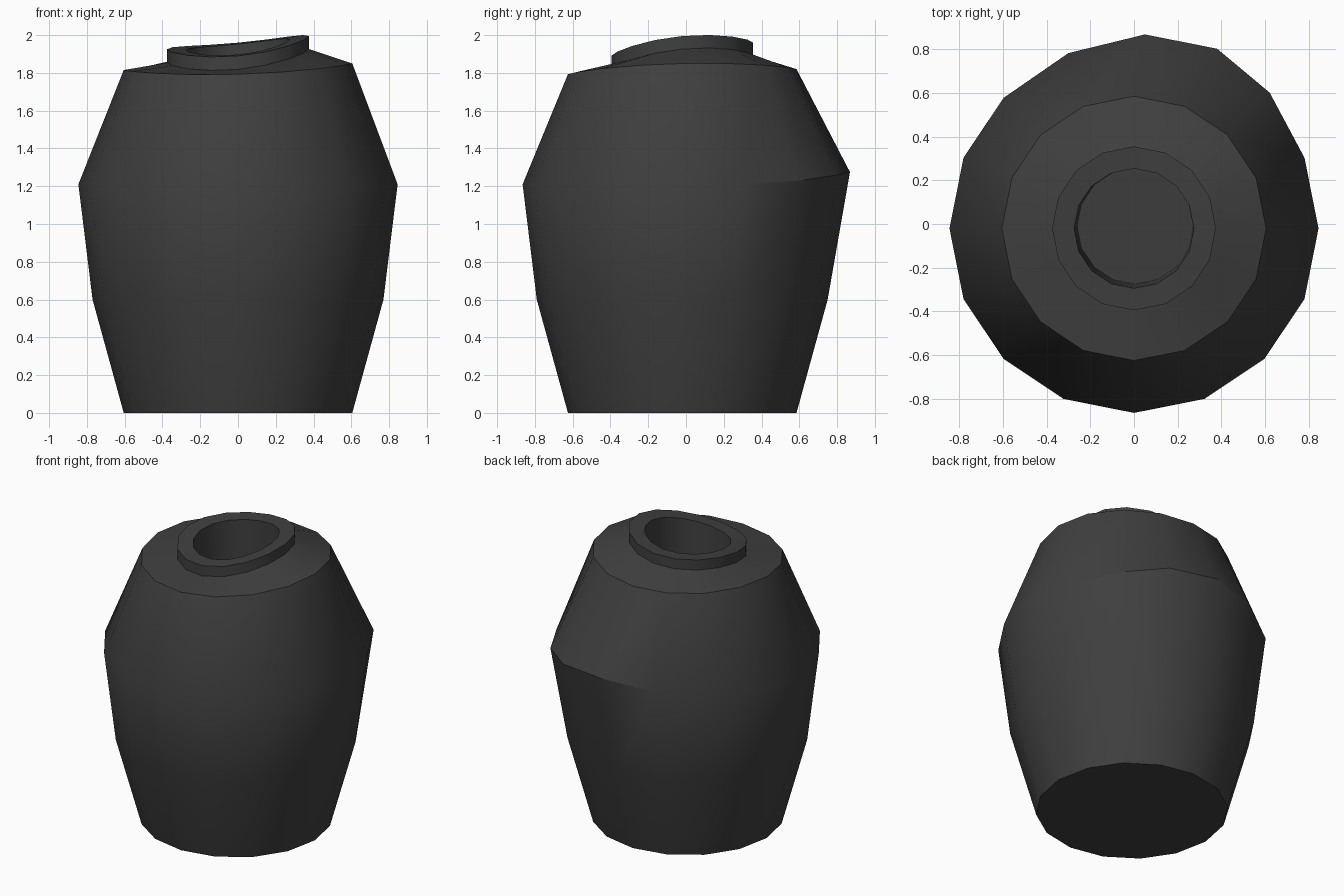
import bpy, bmesh
from math import cos, sin, pi, radians

if "Cube" in bpy.data.objects:
    bpy.data.objects.remove(bpy.data.objects["Cube"])

SIDES = 16
CENTRE_Y = -0.02

# radius, height, tilt along x, tilt along y, saddle (uneven hand-made rim)
RINGS = [
    (0.605, 0.00, 0, 0, 0),                   # base
    (0.77, 0.60, 0, 0, 0),                    # lower body
    (0.845, 1.21, 0, 0, 0),                   # belly
    (0.605, 1.8195, 0.0175, 0.0135, 0.013),   # shoulder
    (0.375, 1.8725, 0.036, 0.036, 0.0175),    # neck base
    (0.375, 1.9425, 0.035, 0.035, 0.0175),    # neck rim
    (0.274, 1.937, 0.028, 0.028, 0.012),      # mouth
    (0.265, 1.45, 0.028, 0.028, 0.0),         # inner floor
]
# pulled-out dent at the back of the belly: vertex index -> offset
BULGE = {2: (0.024, 0.024, 0.02), 3: (0.057, 0.042, 0.05),
         4: (0.05, 0.043, 0.065), 5: (0.023, 0.022, 0.03)}

bm = bmesh.new()
rows = []
for level, (r, h, tx, ty, s) in enumerate(RINGS):
    row = []
    for i in range(SIDES):
        a = 2 * pi * i / SIDES
        z = h + tx * cos(a) + ty * sin(a) + s * cos(2 * a)
        shift = 0.01 if level == len(RINGS) - 1 else 0
        v = bm.verts.new((r * cos(a) + shift / 2, r * sin(a) + CENTRE_Y + shift, z))
        if level == 2 and i in BULGE:
            for k in range(3):
                v.co[k] += BULGE[i][k]
        row.append(v)
    rows.append(row)

# walls between rings, then base and inner floor
for low, high in zip(rows, rows[1:]):
    for i in range(SIDES):
        j = (i + 1) % SIDES
        bm.faces.new((low[i], low[j], high[j], high[i]))
bm.faces.new(rows[0][::-1])
bm.faces.new(rows[-1])

mesh = bpy.data.meshes.new("clay_pot")
bm.to_mesh(mesh)
bm.free()
pot = bpy.data.objects.new("clay_pot", mesh)
bpy.context.collection.objects.link(pot)

bpy.context.view_layer.objects.active = pot
pot.select_set(True)
bpy.ops.object.shade_smooth_by_angle(angle=radians(30))

# dark glaze
mat = bpy.data.materials.new("dark_glaze")
mat.diffuse_color = (0.05, 0.05, 0.05, 1)
mat.use_nodes = True
mat.node_tree.nodes["Principled BSDF"].inputs["Base Color"].default_value = mat.diffuse_color
mesh.materials.append(mat)
